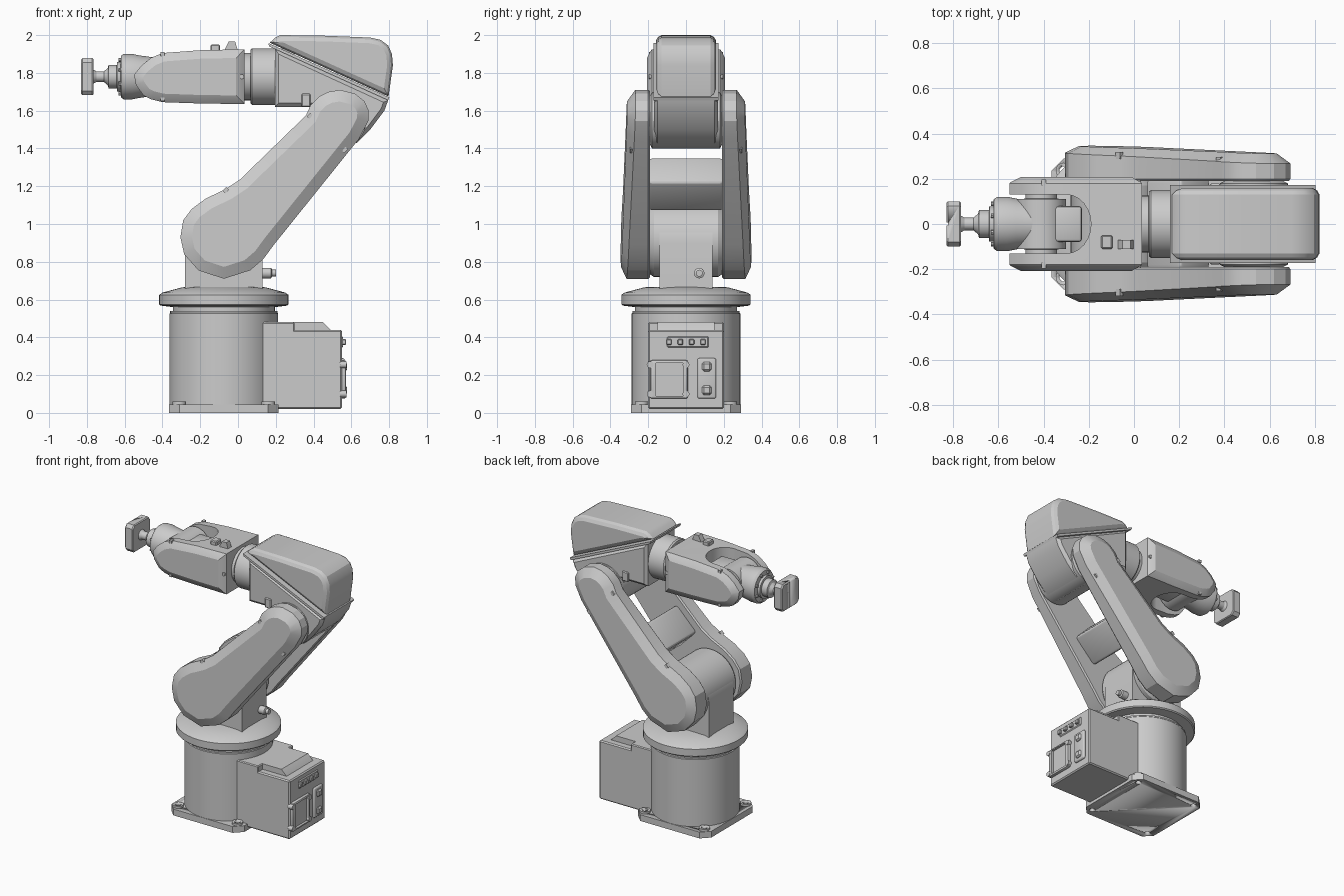
import bpy, bmesh, math
from mathutils import Vector, Matrix

if "Cube" in bpy.data.objects:
    bpy.data.objects.remove(bpy.data.objects["Cube"])


def finish(name, bm, bevel=0, seg=1, angle=28):
    bmesh.ops.recalc_face_normals(bm, faces=bm.faces)
    me = bpy.data.meshes.new(name)
    bm.to_mesh(me)
    bm.free()
    ob = bpy.data.objects.new(name, me)
    bpy.context.collection.objects.link(ob)
    bpy.ops.object.select_all(action='DESELECT')
    bpy.context.view_layer.objects.active = ob
    ob.select_set(True)
    if bevel:
        m = ob.modifiers.new("bevel", 'BEVEL')
        m.width, m.segments, m.limit_method = bevel, seg, 'ANGLE'
        bpy.ops.object.modifier_apply(modifier=m.name)
    bpy.ops.object.shade_smooth_by_angle(angle=math.radians(angle))
    return ob


def loft(name, loops, **kw):
    """Skin equal-length loops of 3D points and cap both ends."""
    bm = bmesh.new()
    rows = [[bm.verts.new(p) for p in l] for l in loops]
    n = len(rows[0])
    for a, b in zip(rows, rows[1:]):
        for i in range(n):
            bm.faces.new((a[i], a[(i + 1) % n], b[(i + 1) % n], b[i]))
    bm.faces.new(rows[0])
    bm.faces.new(rows[-1][::-1])
    return finish(name, bm, **kw)


def prism(name, pts, y0, y1, **kw):
    return loft(name, [[(x, y, z) for x, z in pts] for y in (y0, y1)], **kw)


def inset(pts, d):
    """Move a closed outline inwards by d."""
    area = sum(a[0] * b[1] - b[0] * a[1] for a, b in zip(pts, pts[1:] + pts[:1]))
    s = 1 if area > 0 else -1
    out = []
    for i, p in enumerate(pts):
        p, q, r = Vector(p), Vector(pts[i - 1]), Vector(pts[(i + 1) % len(pts)])
        e, f = (p - q).normalized(), (r - p).normalized()
        n1, n2 = Vector((-e.y, e.x)) * s, Vector((-f.y, f.x)) * s
        out.append(tuple(p + (n1 + n2) * d / (1 + n1.dot(n2))))
    return out


def box(name, x, y, z, rot=0, **kw):
    bm = bmesh.new()
    bmesh.ops.create_cube(bm, size=1)
    c = Vector(((x[0] + x[1]) / 2, (y[0] + y[1]) / 2, (z[0] + z[1]) / 2))
    M = Matrix.Translation(c) @ Matrix.Rotation(rot, 4, 'Y') @ \
        Matrix.Diagonal((x[1] - x[0], y[1] - y[0], z[1] - z[0], 1))
    bm.transform(M)
    return finish(name, bm, **kw)


def lathe(name, prof, origin, axis='Z', n=48, **kw):
    """Turn (radius, height) pairs about an axis through origin."""
    def pt(r, h, a):
        u, v = r * math.cos(a), r * math.sin(a)
        d = {'Z': (u, v, h), 'X': (h, u, v), 'Y': (u, h, v)}[axis]
        return Vector(origin) + Vector(d)
    return loft(name, [[pt(r, h, 2 * math.pi * i / n) for i in range(n)] for r, h in prof], **kw)


def cut(ob, tool):
    bpy.context.view_layer.objects.active = ob
    m = ob.modifiers.new("cut", 'BOOLEAN')
    m.object, m.operation, m.solver = tool, 'DIFFERENCE', 'EXACT'
    bpy.ops.object.modifier_apply(modifier=m.name)
    bpy.data.objects.remove(tool)


CX = -0.075          # turning axis of the base
WZ = 1.78            # height of the wrist axis

# Base plate with bolt holes, base drum and collar
c, r = 0.29, 0.235
sq = [(c, r), (r, c), (-r, c), (-c, r), (-c, -r), (-r, -c), (r, -c), (c, -r)]
plate = loft("base_plate", [[(CX + x, y, z) for x, y in sq] for z in (0, 0.045)])
for sx in (-1, 1):
    for sy in (-1, 1):
        p = (CX + sx * 0.235, sy * 0.235, 0)
        cut(plate, lathe("hole", [(0.02, -0.1), (0.02, 0.1)], p, n=16))
        ring = lathe("bolt_boss", [(0.036, 0.03), (0.036, 0.06)], p, n=20)
        cut(ring, lathe("hole", [(0.02, -0.1), (0.02, 0.1)], p, n=16))
lathe("base_drum", [(0.288, 0.02), (0.288, 0.525), (0.284, 0.53), (0.284, 0.54)], (CX, 0, 0), n=64)
lathe("turntable_collar", [(0.27, 0.53), (0.27, 0.56), (0.335, 0.568), (0.342, 0.575), (0.342, 0.625),
                           (0.325, 0.637), (0.22, 0.665), (0.1, 0.668)], (CX, 0, 0), n=64)

# Connector box on the back of the base
box("connector_box", (0.1, 0.55), (-0.2, 0.2), (0.02, 0.44), bevel=0.008)
box("connector_box_top", (0.05, 0.3), (-0.2, 0.2), (0.4, 0.48), bevel=0.006)
prism("connector_box_hump", [(0.25, 0.42), (0.5, 0.42), (0.49, 0.44), (0.45, 0.48), (0.25, 0.48)], -0.15, 0.15)
panel = box("socket_frame", (0.54, 0.572), (-0.19, 0.01), (0.075, 0.28), bevel=0.012, seg=2)
cut(panel, box("recess", (0.555, 0.6), (-0.16, -0.015), (0.09, 0.265)))
for y in (-0.19, 0.0):
    for z in (0.1, 0.255):
        lathe("frame_latch", [(0.018, 0.54), (0.018, 0.575)], (0, y, z), 'X', n=16)
pill = box("port_plate", (0.54, 0.565), (0.06, 0.16), (0.075, 0.29), bevel=0.03, seg=3)
for z in (0.12, 0.245):
    box("port", (0.55, 0.578), (0.085, 0.135), (z - 0.025, z + 0.025), bevel=0.01)
box("plug_plate", (0.54, 0.556), (-0.1, 0.12), (0.345, 0.405), bevel=0.006)
for i in range(4):
    y = -0.09 + i * 0.06
    box("plug", (0.55, 0.572), (y - 0.014, y + 0.014), (0.36, 0.39), bevel=0.004)

# Shoulder pedestal: flat sides, rounded top, barrel between the arm plates
top = [(CX + 0.205 * math.cos(a), 0.9 + 0.205 * math.sin(a)) for a in [math.pi * i / 16 for i in range(17)]]
prism("pedestal", [(CX - 0.205, 0.64), (CX + 0.205, 0.64)] + top, -0.14, 0.14)
lathe("shoulder_barrel", [(0.18, -0.2), (0.2, -0.17), (0.2, 0.17), (0.18, 0.2)], (CX, 0, 0.92), 'Y')
lathe("cable_gland", [(0.028, 0.1), (0.028, 0.175), (0.018, 0.18), (0.018, 0.2)], (0, 0.07, 0.74), 'X', n=16)

# Lower arm: two tapering covers with chamfered rims
arm = [(-0.305, 0.93), (-0.29, 1.02), (-0.245, 1.08), (-0.17, 1.135), (-0.065, 1.185), (0.01, 1.235),
       (0.36, 1.575), (0.385, 1.63), (0.43, 1.675), (0.48, 1.7), (0.54, 1.71), (0.62, 1.69), (0.67, 1.65),
       (0.692, 1.6), (0.69, 1.545), (0.64, 1.45), (0.19, 0.89), (0.135, 0.815), (0.065, 0.755),
       (-0.075, 0.71), (-0.21, 0.755), (-0.285, 0.84)]


def arm_y(p, base, drop):
    t = (p[0] + 0.3 + p[1] - 0.75) / 1.75
    return base - drop * t


for s in (-1, 1):
    rim = inset(arm, 0.06)
    loft("lower_arm_cover", [[(x, s * 0.19, z) for x, z in inset(arm, 0.008)],
                             [(x, s * 0.2, z) for x, z in arm],
                             [(x, s * arm_y((x, z), 0.32, 0.05), z) for x, z in arm],
                             [(x, s * arm_y((x, z), 0.35, 0.038), z) for x, z in rim]], angle=22)
    for x, z in ((0.38, 1.572), (0.565, 1.393), (-0.065, 1.178), (0.16, 0.945)):
        y = arm_y((x, z), 0.335, 0.045)
        box("cover_clip", (x - 0.014, x + 0.014), sorted((s * (y - 0.03), s * y)), (z - 0.01, z + 0.01),
            rot=-math.pi / 4)

# Cross beam joining the two covers
box("arm_cross_beam", (0.085, 0.305), (-0.2, 0.2), (1.115, 1.305), rot=-math.pi / 4, bevel=0.02, seg=3)

# Elbow: hub, lower housing and the cap above the diagonal seam
lathe("elbow_hub", [(0.12, -0.195), (0.15, -0.18), (0.15, 0.18), (0.12, 0.195)], (0.53, 0, 1.55), 'Y')
low = [(0.195, 1.93), (0.795, 1.655), (0.775, 1.6), (0.7, 1.5), (0.63, 1.43), (0.54, 1.4), (0.45, 1.43),
       (0.39, 1.52), (0.385, 1.62), (0.195, 1.62)]
loft("elbow_housing", [[(x, y, z) for x, z in inset(low, d)] for y, d in
                       ((-0.17, 0.02), (-0.15, 0), (0.15, 0), (0.17, 0.02))])
prism("elbow_seam_lip", [(0.16, 1.958), (0.165, 1.94), (0.795, 1.655), (0.802, 1.67)], -0.172, 0.172)
box("elbow_tab", (0.335, 0.385), (-0.178, 0.178), (1.62, 1.69), bevel=0.006)
cap = [(0.168, 1.96), (0.195, 1.985), (0.225, 2.0), (0.45, 1.997), (0.7, 1.987), (0.755, 1.975),
       (0.795, 1.945), (0.815, 1.9), (0.82, 1.84), (0.797, 1.675)]
loft("elbow_cap", [[(x, y, z) for x, z in inset(cap, d)] for y, d in
                   ((-0.16, 0.03), (-0.148, 0.01), (-0.13, 0), (0.13, 0), (0.148, 0.01), (0.16, 0.03))])

# Forearm roll joint
lathe("forearm_neck", [(0.125, 0.0), (0.125, 0.065), (0.142, 0.066), (0.15, 0.075), (0.15, 0.3)], (0, 0, WZ), 'X')

# Forearm: chamfered body with a round-ended slot for the wrist
fore = [(0.035, 1.925), (-0.2, 1.92), (-0.4, 1.905), (-0.46, 1.88), (-0.51, 1.84), (-0.55, 1.79),
        (-0.54, 1.735), (-0.5, 1.68), (-0.46, 1.66), (-0.4, 1.645), (-0.2, 1.638), (0.035, 1.635)]
forearm = loft("forearm_fork", [[(x, y, z) for x, z in inset(fore, d)] for y, d in
                                ((-0.207, 0.045), (-0.185, 0.005), (-0.18, 0), (0.18, 0), (0.185, 0.005),
                                 (0.207, 0.045))])
slot = [(-0.7, -0.13), (-0.3, -0.13)] + [(-0.3 + 0.11 * math.cos(a), 0.13 * math.sin(a))
        for a in [math.pi * (i / 12 - 0.5) for i in range(1, 12)]] + [(-0.3, 0.13), (-0.7, 0.13)]
cut(forearm, loft("slot", [[(x, y, z) for x, y in slot] for z in (1.5, 2.0)]))
bpy.context.view_layer.objects.active = forearm
bpy.ops.object.select_all(action='DESELECT')
forearm.select_set(True)
bpy.ops.object.shade_smooth_by_angle(angle=math.radians(25))
box("forearm_fitting", (-0.145, -0.095), (-0.11, -0.05), (1.9, 1.95), bevel=0.006)
prism("forearm_plug", [(-0.075, 1.915), (0.0, 1.915), (-0.015, 1.965), (-0.05, 1.965)], -0.11, -0.07)
for s in (-1, 1):
    lathe("forearm_screw", [(0.012, 0.17), (0.012, 0.195)], (0.02, s * 0.0 - (0.365 if s < 0 else 0), WZ), 'Y', n=12)
    for z in (1.9, 1.66):
        box("forearm_clip", (-0.41, -0.39), sorted((s * 0.17, s * 0.197)), (z - 0.01, z + 0.01))

# Wrist inside the fork
lathe("wrist_pivot", [(0.07, -0.14), (0.07, -0.112), (0.11, -0.11), (0.11, 0.11), (0.07, 0.112), (0.07, 0.14)],
      (-0.41, 0, WZ), 'Y')
box("wrist_cover", (-0.4, -0.23), (-0.08, 0.08), (1.69, 1.87), bevel=0.015, seg=2)
lathe("wrist_barrel", [(0.1, -0.43), (0.112, -0.52), (0.12, -0.56), (0.12, -0.605), (0.11, -0.62),
                       (0.078, -0.622), (0.078, -0.64), (0.062, -0.642), (0.062, -0.685), (0.045, -0.69),
                       (0.028, -0.71), (0.028, -0.75), (0.04, -0.77)], (0, 0, WZ), 'X')
for i in range(8):
    a = math.pi * (i + 0.5) / 4
    lathe("flange_bolt", [(0.01, -0.61), (0.01, -0.632)], (0, 0.096 * math.cos(a), WZ + 0.096 * math.sin(a)), 'X', n=8)

# Tool block with chamfered corners and a centre groove
tool = [(0.1, 0.075), (0.08, 0.098), (-0.08, 0.098), (-0.1, 0.075),
        (-0.1, -0.075), (-0.08, -0.098), (0.08, -0.098), (0.1, -0.075)]
block = loft("tool_block", [[(x, y * k, WZ + z * k) for y, z in tool] for x, k in
                            ((-0.83, 0.93), (-0.822, 1), (-0.772, 1), (-0.765, 0.95))])
cut(block, box("groove", (-0.84, -0.822), (-0.006, 0.006), (1.6, 2)))
